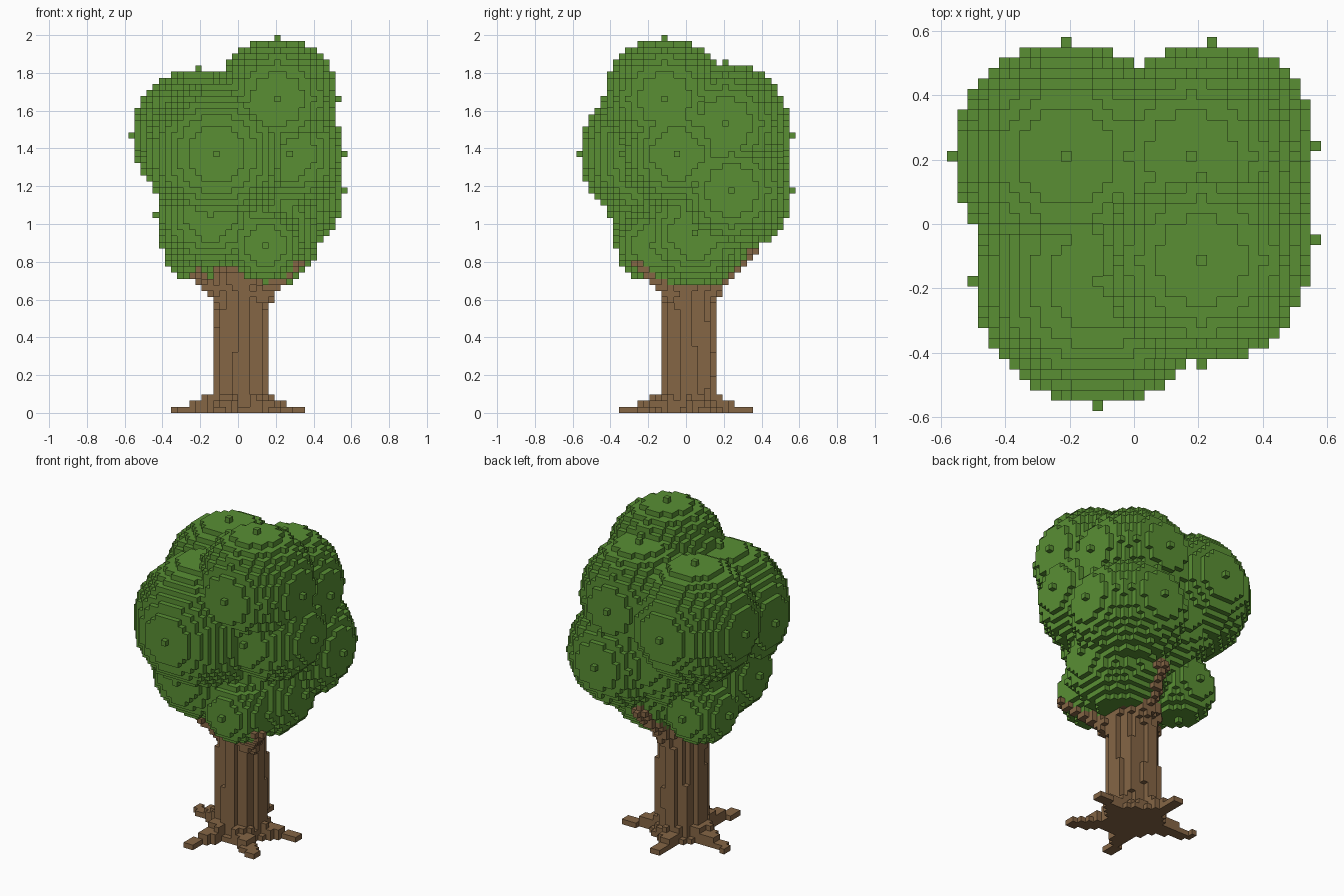
import bpy, bmesh, math, random
from mathutils import Vector

random.seed(4)
if "Cube" in bpy.data.objects:
    bpy.data.objects.remove(bpy.data.objects["Cube"], do_unlink=True)

STEP = 2 / 62        # block size
MID = 18             # grid index of the trunk axis


def material(name, color):
    mat = bpy.data.materials.new(name)
    mat.use_nodes = True
    mat.diffuse_color = color
    mat.node_tree.nodes["Principled BSDF"].inputs["Base Color"].default_value = color
    return mat


def ball(center, r):
    """Blocks whose centres lie within r of the centre block."""
    cx, cy, cz = center
    n = math.ceil(r)
    span = range(-n, n + 1)
    return {(cx + x, cy + y, cz + z) for x in span for y in span for z in span
            if x * x + y * y + z * z <= r * r}


def limb(start, end, r0, r1):
    """Tapered run of balls between two grid points."""
    a, b = Vector(start), Vector(end)
    count = int((b - a).length * 2)
    cells = set()
    for s in range(count + 1):
        t = s / count
        p = tuple(round(c) for c in a.lerp(b, t))
        cells |= ball(p, r0 + (r1 - r0) * t)
    return cells


def block_object(name, cells, solid, mat):
    """Mesh of the exposed block sides only."""
    bm = bmesh.new()
    verts = {}

    def corner(p):
        if p not in verts:
            verts[p] = bm.verts.new(((p[0] - MID) * STEP, (p[1] - MID) * STEP, p[2] * STEP))
        return verts[p]

    for cell in sorted(cells):
        for axis in range(3):
            u, v = (axis + 1) % 3, (axis + 2) % 3
            for side in (0, 1):
                near = list(cell)
                near[axis] += 2 * side - 1
                if tuple(near) in solid:
                    continue
                loop = []
                for du, dv in ((0, 0), (1, 0), (1, 1), (0, 1)):
                    p = list(cell)
                    p[axis] += side
                    p[u] += du
                    p[v] += dv
                    loop.append(corner(tuple(p)))
                bm.faces.new(loop if side else loop[::-1])
    mesh = bpy.data.meshes.new(name)
    bm.to_mesh(mesh)
    bm.free()
    mesh.materials.append(mat)
    obj = bpy.data.objects.new(name, mesh)
    bpy.context.collection.objects.link(obj)


# Trunk column with ragged strips of bark
trunk = set()
for x in range(-4, 5):
    for y in range(-4, 5):
        d = x * x + y * y
        if d <= 16:
            trunk |= {(MID + x, MID + y, z) for z in range(25)}
        elif d <= 18:
            low = random.randint(0, 6)
            high = random.randint(10, 22)
            trunk |= {(MID + x, MID + y, z) for z in range(low, high)}

# Collar where the trunk meets the ground and the crown
for z, r in ((0, 5.2), (1, 4.7), (20, 4.3), (21, 4.5), (22, 4.5)):
    trunk |= {(MID + x, MID + y, z) for x in range(-5, 6) for y in range(-5, 6)
              if x * x + y * y <= r * r}

# Five spreading roots
for degrees in (17, 97, 166, 253, 318):
    dx, dy = math.cos(math.radians(degrees)), math.sin(math.radians(degrees))
    for s in range(6, 23):
        r = s / 2
        tall = 3 if r < 5.5 else 2 if r < 8 else 1
        wide = 1.1 if r < 7 else 0.5
        for w in (-wide, 0, wide):
            x, y = round(MID - 0.5 + dx * r - dy * w), round(MID - 0.5 + dy * r + dx * w)
            x, y = min(max(x, 7), 28), min(max(y, 7), 28)
            trunk |= {(x, y, z) for z in range(tall)}

# Branches rising into the crown
branches = set()
for tip in ((27, 10, 24), (20, 28, 26), (11, 15, 22)):
    branches |= limb((MID, MID, 16), tip, 1.7, 1)

# Leaf clumps: centre block and radius
clumps = [
    ((24, 14, 51), 10), ((11, 24, 45), 11), ((25, 25, 36), 10),
    ((26, 16, 42), 9), ((14, 12, 42), 12), ((23, 24, 47), 10),
    ((13, 14, 32), 9), ((11, 22, 27), 6), ((22, 12, 27), 6),
    ((22, 19, 29), 9), ((18, 20, 38), 12),
]
leaves = set()
for center, r in clumps:
    leaves |= ball(center, r)

leaves -= trunk
branches -= leaves | trunk
solid = trunk | branches | leaves

bark = material("bark_brown", (0.235, 0.133, 0.06, 1))
leaf = material("leaf_green", (0.1, 0.275, 0.034, 1))
block_object("trunk_and_roots", trunk, solid, bark)
block_object("branches", branches, solid, bark)
block_object("leaf_crown", leaves, solid, leaf)
